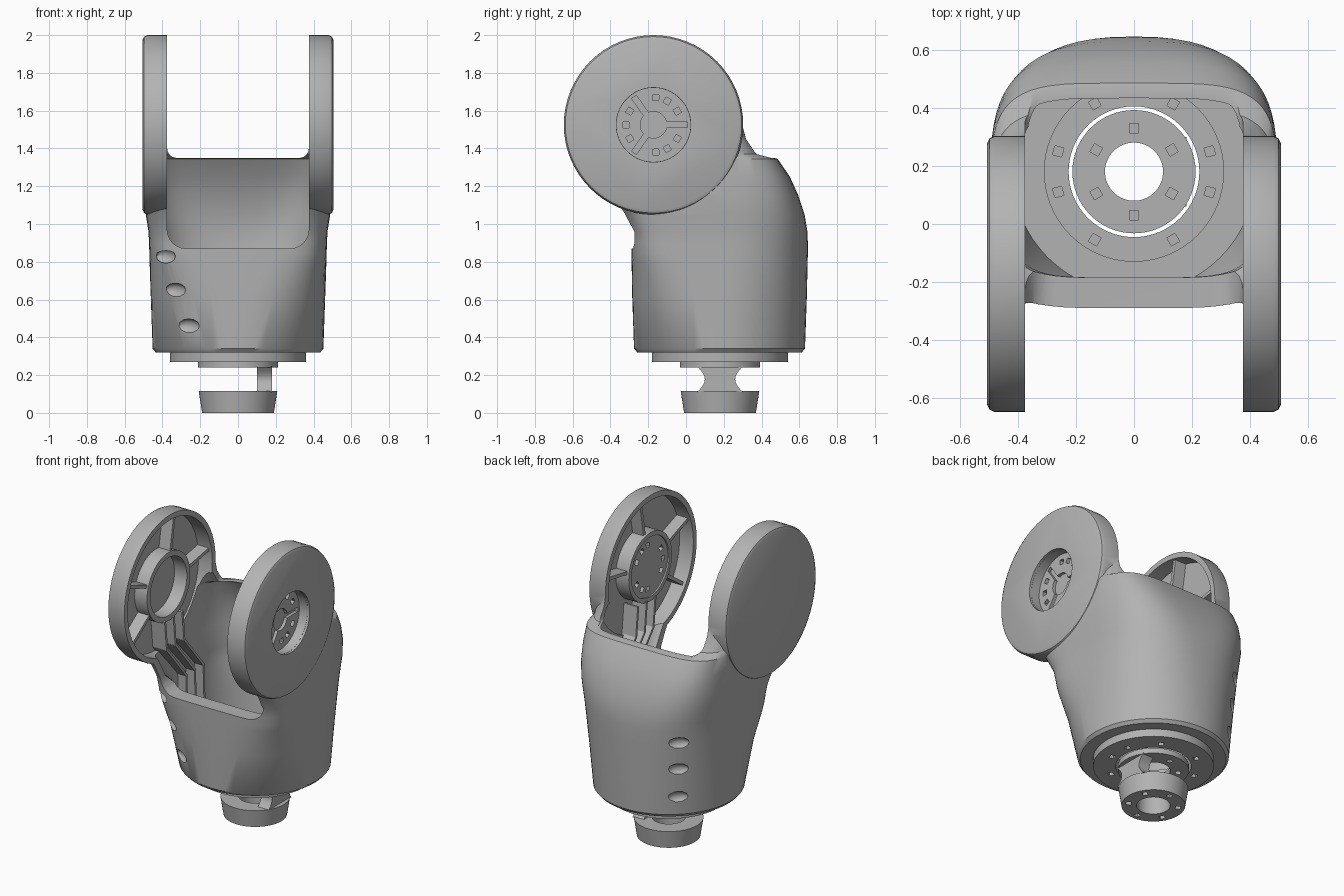
import bpy, bmesh
from math import sin, cos, pi, radians, copysign
from mathutils import Vector, Matrix

if "Cube" in bpy.data.objects:
    bpy.data.objects.remove(bpy.data.objects["Cube"])

grey = bpy.data.materials.new("cast grey")
grey.use_nodes = True
grey.diffuse_color = (0.45, 0.45, 0.45, 1)
grey.node_tree.nodes["Principled BSDF"].inputs["Base Color"].default_value = (0.45, 0.45, 0.45, 1)

SEG = 64
BY = 0.18                 # body axis in y
PIVOT = (-0.172, 1.525)   # arm pivot in y, z


def finish(name, bm):
    bmesh.ops.recalc_face_normals(bm, faces=bm.faces)
    me = bpy.data.meshes.new(name)
    bm.to_mesh(me)
    bm.free()
    me.materials.append(grey)
    ob = bpy.data.objects.new(name, me)
    bpy.context.collection.objects.link(ob)
    return ob


def loft(name, rings, closed=False):
    """Skin a stack of rings; closed joins last to first instead of capping."""
    bm = bmesh.new()
    vs = [[bm.verts.new(p) for p in r] for r in rings]
    n = len(vs[0])
    for a, b in list(zip(vs, vs[1:])) + ([(vs[-1], vs[0])] if closed else []):
        for i in range(n):
            j = (i + 1) % n
            bm.faces.new((a[i], a[j], b[j], b[i]))
    if not closed:
        bm.faces.new(vs[0])
        bm.faces.new(vs[-1])
    return finish(name, bm)


def circle(axis, w, r, seg=SEG):
    pts = [(r * cos(2 * pi * i / seg), r * sin(2 * pi * i / seg)) for i in range(seg)]
    if axis == 'x':
        return [(w, PIVOT[0] + u, PIVOT[1] + v) for u, v in pts]
    return [(u, BY + v, w) for u, v in pts]


def lathe(name, axis, profile, closed=False):
    return loft(name, [circle(axis, w, r) for w, r in profile], closed)


def tube(name, axis, a, b, r_in, r_out):
    return lathe(name, axis, [(a, r_in), (a, r_out), (b, r_out), (b, r_in)], True)


def prism(name, pts, axis, a, b):
    def place(u, v, w):
        return (w, u, v) if axis == 'x' else (u, w, v)
    return loft(name, [[place(u, v, w) for u, v in pts] for w in (a, b)])


def boolean(ob, other, op='DIFFERENCE', keep=False):
    mod = ob.modifiers.new("cut", 'BOOLEAN')
    mod.operation, mod.solver, mod.object = op, 'EXACT', other
    bpy.context.view_layer.update()
    me = bpy.data.meshes.new_from_object(ob.evaluated_get(bpy.context.evaluated_depsgraph_get()))
    ob.modifiers.clear()
    ob.data = me
    if not keep:
        bpy.data.objects.remove(other)


def boxes(name, specs):
    """One mesh of boxes, each given as (matrix, size)."""
    bm = bmesh.new()
    for m, s in specs:
        bmesh.ops.create_cube(bm, size=1, matrix=m @ Matrix.Diagonal((*s, 1)))
    return finish(name, bm)


def bolt_holes(ob, axis, w, radius, angles, size=0.032):
    spin, mid = ('X', (w, *PIVOT)) if axis == 'x' else ('Z', (0, BY, w))
    arm = (0, radius, 0) if axis == 'x' else (radius, 0, 0)
    dims = (0.09, size, size) if axis == 'x' else (size, size, 0.09)
    boolean(ob, boxes("cutter", [(Matrix.Translation(mid) @ Matrix.Rotation(radians(a), 4, spin)
                                  @ Matrix.Translation(arm), dims) for a in angles]))


def section(z, hx, y0, y1, front_n, back_n):
    """Plan outline with its own squareness at the front and at the back."""
    out = []
    for i in range(SEG):
        c, s = cos(2 * pi * i / SEG), sin(2 * pi * i / SEG)
        n = front_n if s < 0 else back_n
        out.append((hx * copysign(abs(c) ** (2 / n), c),
                    (y0 + y1) / 2 + (y1 - y0) / 2 * copysign(abs(s) ** (2 / n), s), z))
    return out


# Housing: a round base turning square at the front and swelling into two arms
SECTIONS = [  # z, half width, front, back, front squareness, back squareness, front wall
    (0.34, 0.452, -0.275, 0.63, 2, 2, 0.04), (0.62, 0.462, -0.285, 0.64, 2.8, 2.2, 0.04),
    (0.80, 0.468, -0.288, 0.644, 4.5, 2.4, 0.045), (0.84, 0.469, -0.289, 0.645, 5, 2.45, 0.105),
    (0.90, 0.471, -0.29, 0.645, 5.5, 2.55, 0.105), (0.96, 0.474, -0.295, 0.643, 6, 2.7, 0.045),
    (1.05, 0.488, -0.34, 0.628, 6, 3, 0.045), (1.15, 0.495, -0.40, 0.595, 6, 3.5, 0.045),
    (1.25, 0.495, -0.43, 0.55, 6, 4, 0.045), (1.345, 0.495, -0.43, 0.485, 6, 4.5, 0.045),
    (1.37, 0.495, -0.42, 0.40, 6, 4.5, 0.045), (1.45, 0.495, -0.4, 0.345, 6, 4.5, 0.045),
    (1.6, 0.495, -0.3, 0.30, 6, 4.5, 0.045)]
base = [section(0.32, 0.435, -0.258, 0.613, 2, 2)]
housing = loft("housing", base + [section(*s[:6]) for s in SECTIONS])
R = 0.475
boolean(housing, lathe("drum", 'x', [(-0.505, R - 0.025), (-0.497, R - 0.008), (-0.48, R),
                                     (0.48, R), (0.497, R - 0.008), (0.505, R - 0.025)]), 'UNION')

# Hollow interior, leaving a thick lip along the front edge
cavity = loft("cavity", [section(0.365, 0.418, -0.238, 0.593, 2, 2)] +
              [section(z, hx - 0.032, y0 + wall, y1 - 0.035, fn, bn)
               for z, hx, y0, y1, fn, bn, wall in SECTIONS[1:-1]])
boolean(cavity, lathe("drum_cavity", 'x', [(-0.475, R - 0.035), (0.475, R - 0.035)]), 'UNION')
boolean(housing, cavity, keep=True)


# Open fork: deep cut from the front, shallow cut at the back
def fork_cut(floor, r, a, b):
    hx = 0.375
    arc = [(hx - r + r * sin(t * pi / 12), floor + r - r * cos(t * pi / 12)) for t in range(7)]
    right = arc + [(hx, 2.5)]
    return prism("cutter", right + [(-x, z) for x, z in reversed(right)], 'y', a, b)


boolean(housing, fork_cut(0.87, 0.1, -1, 0.31))
boolean(housing, fork_cut(1.35, 0.05, 0.2, 1))

# Openings for the wrist and the outer pivot recess
boolean(housing, lathe("cutter", 'z', [(0.2, 0.225), (0.5, 0.225)]))
boolean(housing, lathe("cutter", 'x', [(0.42, 0.197), (0.6, 0.197)]))

# Shallow screw dimples in two columns
bm = bmesh.new()
for z, angle, r in ((0.46, 237, 0.48), (0.65, 230.5, 0.52), (0.83, 227, 0.56),
                    (0.46, 132, 0.47), (0.65, 132, 0.485), (0.83, 132, 0.50)):
    m = (Matrix.Translation((0, BY, z)) @ Matrix.Rotation(radians(angle), 4, 'Z')
         @ Matrix.Translation((r, 0, 0)) @ Matrix.Diagonal((0.03, 0.068, 0.038, 1)))
    bmesh.ops.create_uvsphere(bm, u_segments=12, v_segments=6, radius=1, matrix=m)
boolean(housing, finish("cutter", bm))

# Stiffening ribs and cable channel walls, trimmed to the hollow
specs = []
for side in (-1, 1):
    pivot = Matrix.Translation((side * 0.44, *PIVOT))
    for a in (10, 80, 160, 215):
        specs.append((pivot @ Matrix.Rotation(radians(a), 4, 'X') @ Matrix.Translation((0, 0.34, 0)),
                      (0.09, 0.27, 0.022)))
    for off in (-0.08, 0.01, 0.1):
        path = [(-0.14 + off, 1.31), (-0.12 + off, 1.12), (0.08 + off, 0.88), (0.1 + off, 0.34)]
        for (ya, za), (yb, zb) in zip(path, path[1:]):
            d = Vector((0, yb - ya, zb - za))
            m = Matrix.Translation((side * 0.43, (ya + yb) / 2, (za + zb) / 2))
            turn = Matrix.Rotation(Vector((0, 0, 1)).angle(d) * (-1 if d.y > 0 else 1), 4, 'X')
            specs.append((m @ turn, (0.11, 0.016, d.length + 0.008)))
for i, spec in enumerate(specs):
    boolean(boxes("rib_%d" % (i + 1), [spec]), cavity, 'INTERSECT', keep=True)
bpy.data.objects.remove(cavity)

# Pivot hubs: bolted plate with a keyed recess on the left arm, hollow boss on the right arm
hub = tube("left_hub", 'x', 0.38, 0.49, 0.196, 0.225)
plate = lathe("left_hub_plate", 'x', [(0.39, 0.2), (0.43, 0.2)])
boolean(plate, lathe("cutter", 'x', [(0.41, 0.07), (0.5, 0.07)]))
turns = [Matrix.Translation((0.46, *PIVOT)) @ Matrix.Rotation(radians(a), 4, 'X') for a in (0, 125, 235)]
boolean(plate, boxes("cutter", [(t @ Matrix.Translation((0, 0.11, 0)), (0.1, 0.14, 0.03)) for t in turns]))
bolt_holes(plate, 'x', 0.41, 0.145, (30, 60, 85, 150, 180, 210, 275, 300, 330))
boss = tube("right_hub", 'x', -0.48, -0.385, 0.19, 0.225)

# Wrist: bearing ring, flange, single neck and lower collar
ring = tube("bearing_ring", 'z', 0.27, 0.335, 0.225, 0.36)
bolt_holes(ring, 'z', 0.3, 0.27, (15, 60, 120, 165, 195, 240, 300, 345))
inner = tube("inner_floor_ring", 'z', 0.36, 0.375, 0.225, 0.31)
bolt_holes(inner, 'z', 0.37, 0.27, (15, 60, 120, 165, 195, 240, 300, 345))
flange = tube("wrist_flange", 'z', 0.24, 0.275, 0.1, 0.212)
bolt_holes(flange, 'z', 0.26, 0.15, range(30, 390, 60))
collar = lathe("wrist_collar", 'z', [(0, 0.1), (0, 0.19), (0.115, 0.208), (0.115, 0.1)], True)
bolt_holes(collar, 'z', 0, 0.15, range(30, 390, 60))
edge = [(0.12 - 0.04 * sin(t * pi / 8), 0.11 + 0.135 * t / 8) for t in range(9)]
neck = prism("wrist_neck", [(BY + u, v) for u, v in edge] + [(BY - u, v) for u, v in reversed(edge)],
             'x', 0.1, 0.18)

# Smooth shading with sharp edges kept
bpy.ops.object.select_all(action='DESELECT')
for ob in [housing, hub, plate, boss, ring, inner, flange, collar, neck]:
    ob.select_set(True)
bpy.context.view_layer.objects.active = housing
bpy.ops.object.shade_smooth_by_angle(angle=radians(35))
